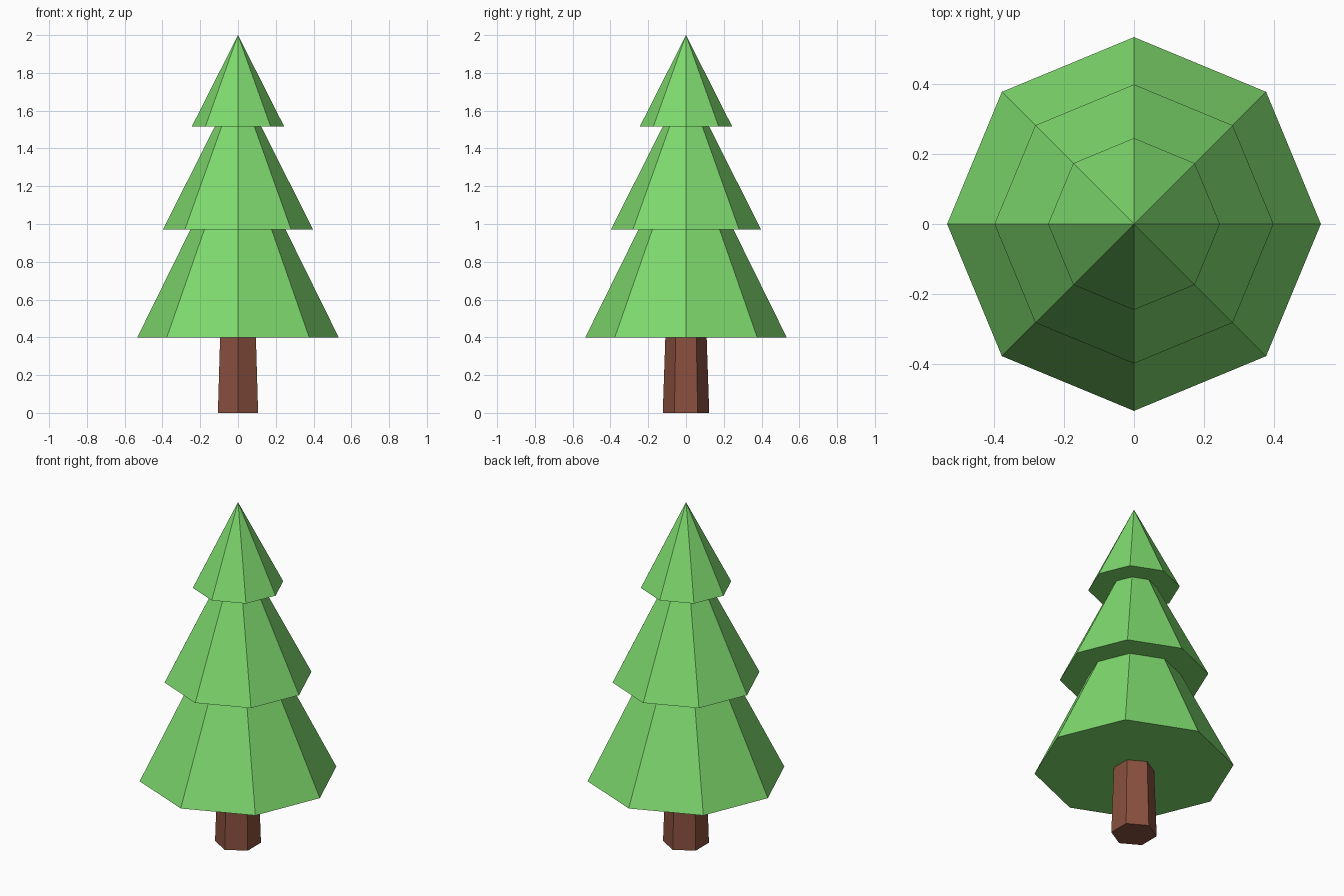
import bpy, bmesh
from math import sin, cos, tau

if "Cube" in bpy.data.objects:
    bpy.data.objects.remove(bpy.data.objects["Cube"])


def material(name, color):
    m = bpy.data.materials.new(name)
    m.diffuse_color = (*color, 1)
    m.use_nodes = True
    m.node_tree.nodes["Principled BSDF"].inputs["Base Color"].default_value = m.diffuse_color
    return m


def turned(name, profile, sides, mat):
    """Faceted solid from (radius, z) rings, bottom to top; radius 0 makes a tip."""
    bm = bmesh.new()
    rings = []
    for r, z in profile:
        n = sides if r > 0 else 1
        rings.append([bm.verts.new((r * sin(tau * i / sides), r * cos(tau * i / sides), z))
                      for i in range(n)])
    for a, b in zip(rings, rings[1:]):
        for i in range(sides):
            j = (i + 1) % sides
            bm.faces.new([a[i], a[j], b[j], b[i]] if len(b) > 1 else [a[i], a[j], b[0]])
    for ring in (rings[0], rings[-1]):
        if len(ring) > 1:
            bm.faces.new(ring)
    bmesh.ops.recalc_face_normals(bm, faces=bm.faces)
    mesh = bpy.data.meshes.new(name)
    bm.to_mesh(mesh)
    bm.free()
    mesh.materials.append(mat)
    obj = bpy.data.objects.new(name, mesh)
    bpy.context.collection.objects.link(obj)
    return obj


bark = material("bark", (0.25, 0.08, 0.05))
leaf = material("leaf", (0.21, 0.70, 0.155))

# Six-sided tapering trunk
turned("trunk", [(0.123, 0), (0.109, 0.41)], 6, bark)

# Three stepped eight-sided tiers of foliage with flat undersides
turned("foliage", [(0.533, 0.40), (0.252, 0.97),
                   (0.398, 0.97), (0.123, 1.515),
                   (0.245, 1.515), (0, 2.0)], 8, leaf)
